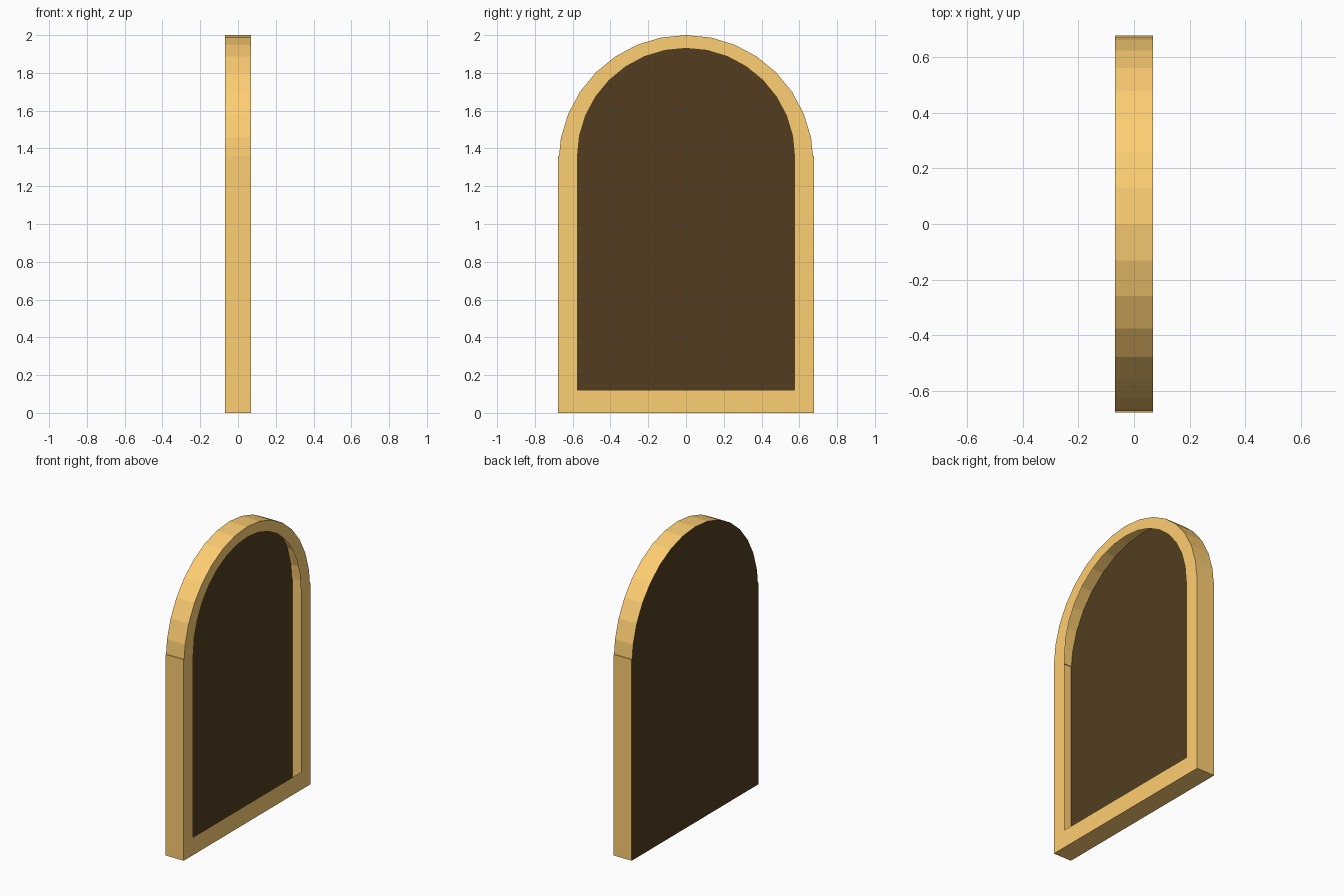
import bpy, bmesh
from math import sin, cos, pi

if "Cube" in bpy.data.objects:
    bpy.data.objects.remove(bpy.data.objects["Cube"])

HALF_DEPTH = 0.0675
HALF_WIDTH = 0.677
SEGMENTS = 16          # facets across the half-round top


def arch_points(radius, centre_z, steps=SEGMENTS):
    """Half-circle from +y over the top to -y."""
    return [(radius * cos(pi * i / steps), centre_z + radius * sin(pi * i / steps))
            for i in range(steps + 1)]


def material(name, colour):
    mat = bpy.data.materials.new(name)
    mat.diffuse_color = (*colour, 1)
    mat.use_nodes = True
    mat.node_tree.nodes["Principled BSDF"].inputs["Base Color"].default_value = mat.diffuse_color
    return mat


def make_object(name, bm, mat):
    mesh = bpy.data.meshes.new(name)
    bm.to_mesh(mesh)
    bm.free()
    mesh.materials.append(mat)
    obj = bpy.data.objects.new(name, mesh)
    bpy.context.collection.objects.link(obj)
    return obj


def loop_verts(bm, profile, x):
    return [bm.verts.new((x, y, z)) for y, z in profile]


def bridge(bm, a, b):
    n = len(a)
    for i in range(n):
        j = (i + 1) % n
        bm.faces.new((a[i], a[j], b[j], b[i]))


# Outer outline: straight sides run slightly past the spring of the arch
arc = arch_points(0.675, 1.325)[1:-1]
outer = ([(HALF_WIDTH, 0), (HALF_WIDTH, 1.36), (0.672, 1.36)] + arc
         + [(-0.672, 1.36), (-HALF_WIDTH, 1.36), (-HALF_WIDTH, 0)])

# Opening outline, matched point for point with the outer one
inner_arc = arch_points(0.575, 1.355)
inner = [(0.575, 0.12), (0.575, 1.35)] + inner_arc + [(-0.575, 1.35), (-0.575, 0.12)]

gold = material("gold_frame", (0.99, 0.62, 0.17))
dark = material("dark_panel", (0.084, 0.048, 0.0137))

# Hollow frame: front rim around the opening and the outer wall
bm = bmesh.new()
front = loop_verts(bm, outer, HALF_DEPTH)
opening = loop_verts(bm, inner, HALF_DEPTH)
back = loop_verts(bm, outer, -HALF_DEPTH)
bridge(bm, front, opening)
bridge(bm, back, front)
make_object("arched_frame", bm, gold)

# Flat dark sheet closing the back
bm = bmesh.new()
bm.faces.new(reversed(loop_verts(bm, outer, -HALF_DEPTH)))
make_object("back_panel", bm, dark)
